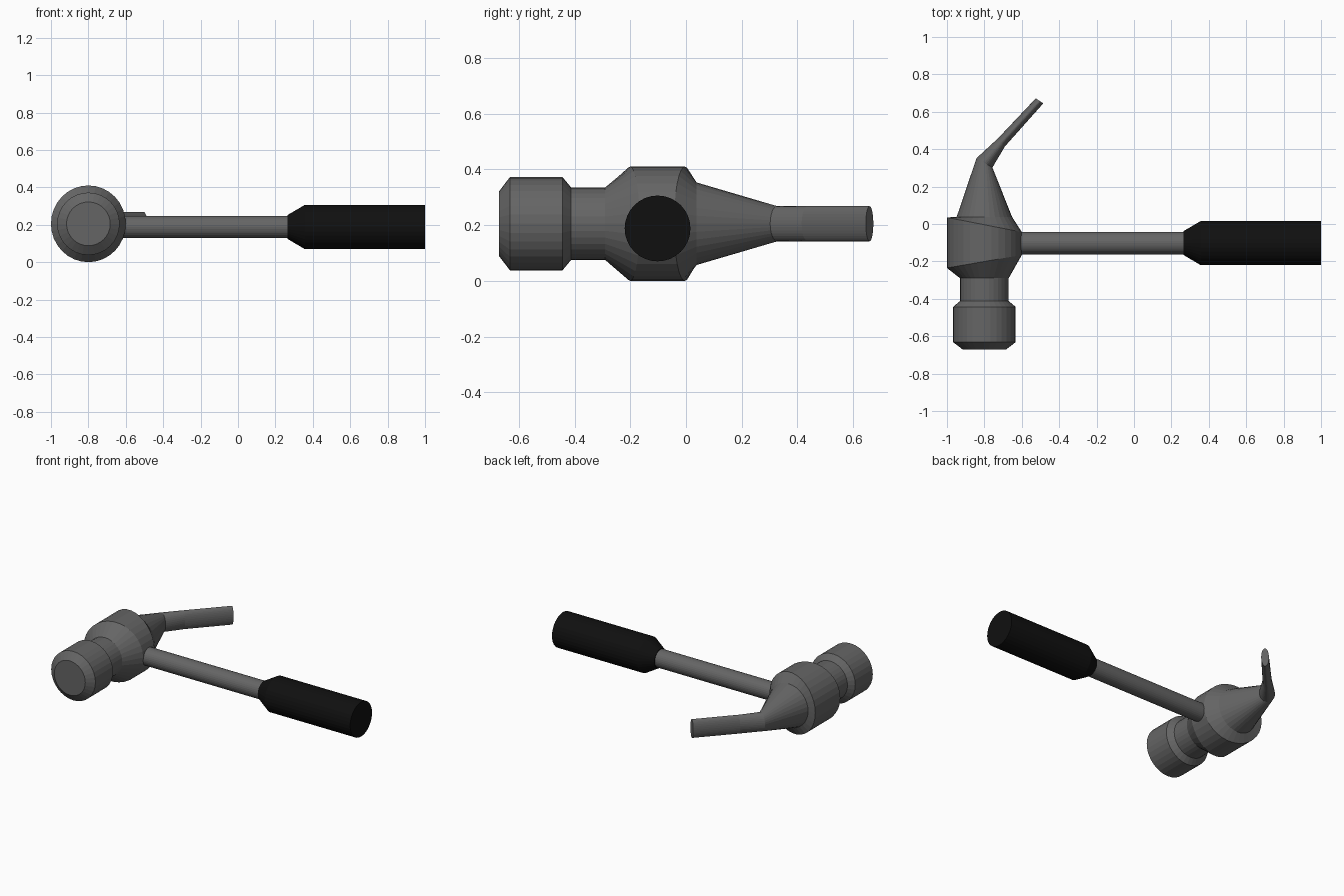
import bpy, bmesh, math

if "Cube" in bpy.data.objects:
    bpy.data.objects.remove(bpy.data.objects["Cube"])

SIDES = 32


def material(name, value):
    m = bpy.data.materials.new(name)
    m.diffuse_color = (value, value, value, 1)
    m.use_nodes = True
    m.node_tree.nodes["Principled BSDF"].inputs["Base Color"].default_value = m.diffuse_color
    return m


def loft(name, rings, mat):
    """Skin a capped tube through rings of points."""
    bm = bmesh.new()
    loops = [[bm.verts.new(p) for p in ring] for ring in rings]
    for a, b in zip(loops, loops[1:]):
        for i in range(SIDES):
            j = (i + 1) % SIDES
            bm.faces.new((a[i], a[j], b[j], b[i]))
    bm.faces.new(loops[0])
    bm.faces.new(loops[-1])
    bmesh.ops.recalc_face_normals(bm, faces=bm.faces)
    mesh = bpy.data.meshes.new(name)
    bm.to_mesh(mesh)
    bm.free()
    mesh.materials.append(mat)
    obj = bpy.data.objects.new(name, mesh)
    bpy.context.collection.objects.link(obj)
    return obj


def head_ring(left, right, half_z):
    """Ellipse whose x-y diameter runs from left to right, half_z tall."""
    (x0, y0), (x1, y1) = left, right
    ring = []
    for i in range(SIDES):
        a = 2 * math.pi * i / SIDES
        t = (1 - math.cos(a)) / 2
        ring.append((x0 + (x1 - x0) * t, y0 + (y1 - y0) * t,
                     0.205 + half_z * math.sin(a)))
    return ring


def head_circle(y, r):
    return head_ring((-0.8 - r, y), (-0.8 + r, y), r)


def shaft_ring(x, r):
    return [(x, -0.102 + r * math.cos(2 * math.pi * i / SIDES),
             0.188 + r * math.sin(2 * math.pi * i / SIDES))
            for i in range(SIDES)]


steel = material("steel", 0.13)
rubber = material("black_rubber", 0.005)

# Head: striking face, neck, slanted body, cone and bent claw
head = [head_circle(y, r) for y, r in
        ((-0.67, 0.117), (-0.632, 0.167), (-0.443, 0.167),
         (-0.412, 0.13), (-0.29, 0.13))]
head += [
    head_ring((-1.0, -0.235), (-0.6, -0.166), 0.205),
    head_ring((-1.0, 0.035), (-0.6, -0.043), 0.205),
    head_circle(0.038, 0.148),
    head_ring((-0.842, 0.352), (-0.757, 0.302), 0.063),
    head_ring((-0.727, 0.458), (-0.69, 0.415), 0.063),
    head_ring((-0.525, 0.672), (-0.485, 0.645), 0.063),
]
loft("hammer_head", head, steel)

# Handle shaft, running into the head
loft("handle_shaft", [shaft_ring(-0.78, 0.06), shaft_ring(0.3, 0.06)], steel)

# Grip with tapered front
loft("grip", [shaft_ring(0.265, 0.064), shaft_ring(0.357, 0.118),
              shaft_ring(1.0, 0.118)], rubber)
